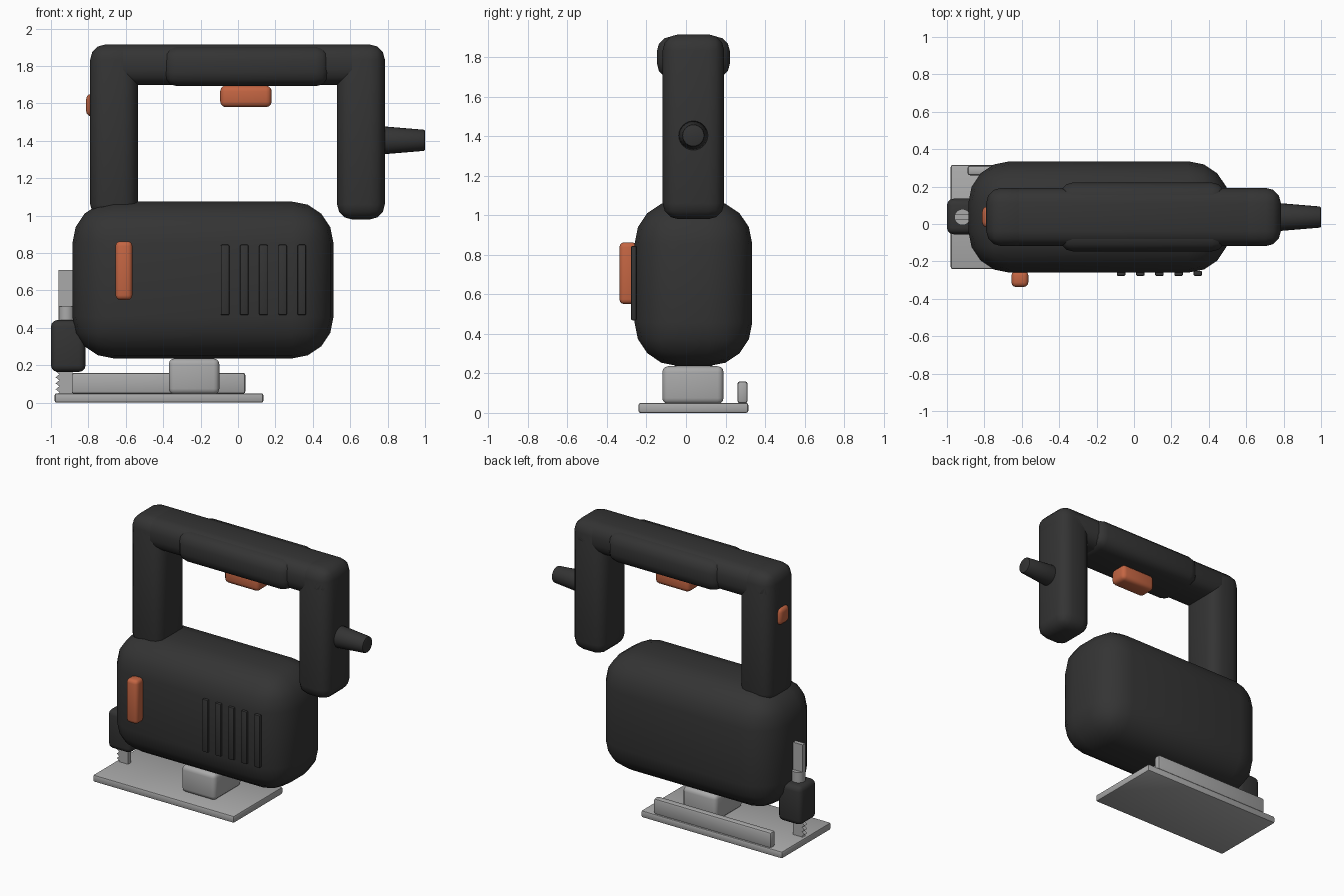
import bpy, bmesh, math

if "Cube" in bpy.data.objects:
    bpy.data.objects.remove(bpy.data.objects["Cube"])


def material(name, rgb):
    m = bpy.data.materials.new(name)
    m.diffuse_color = (*rgb, 1)
    m.use_nodes = True
    m.node_tree.nodes["Principled BSDF"].inputs["Base Color"].default_value = m.diffuse_color
    return m


DARK = material("charcoal plastic", (0.034, 0.034, 0.034))
ORANGE = material("burnt orange", (0.55, 0.13, 0.055))
STEEL = material("grey steel", (0.40, 0.40, 0.40))
MID = 0.037  # y of the tool's centre plane


def finish(bm, name, mat, angle=35):
    bmesh.ops.recalc_face_normals(bm, faces=bm.faces)
    me = bpy.data.meshes.new(name)
    bm.to_mesh(me)
    bm.free()
    ob = bpy.data.objects.new(name, me)
    bpy.context.collection.objects.link(ob)
    me.materials.append(mat)
    bpy.ops.object.select_all(action='DESELECT')
    ob.select_set(True)
    bpy.context.view_layer.objects.active = ob
    bpy.ops.object.shade_smooth_by_angle(angle=math.radians(angle))
    return ob


def box(name, mat, x, y, z, r=0.0, seg=3):
    """Box given by its x, y and z ranges, with rounded edges."""
    bm = bmesh.new()
    bmesh.ops.create_cube(bm, size=1)
    for v in bm.verts:
        v.co = [a + (b - a) * (c + 0.5) for (a, b), c in zip((x, y, z), v.co)]
    if r:
        bmesh.ops.bevel(bm, geom=bm.edges[:], offset=r, segments=seg,
                        profile=0.5, affect='EDGES')
    return finish(bm, name, mat)


def extrude_xz(name, mat, pts, y0, y1):
    """Side profile in x-z extruded across y."""
    bm = bmesh.new()
    f = bm.faces.new([bm.verts.new((x, y0, z)) for x, z in pts])
    g = bmesh.ops.extrude_face_region(bm, geom=[f])["geom"]
    bmesh.ops.translate(bm, vec=(0, y1 - y0, 0),
                        verts=[v for v in g if isinstance(v, bmesh.types.BMVert)])
    return finish(bm, name, mat)


def cone(name, mat, centre, r1, r2, depth, axis='Z', bevel=0.0):
    bm = bmesh.new()
    bmesh.ops.create_cone(bm, cap_ends=True, segments=24, radius1=r1, radius2=r2, depth=depth)
    if bevel:
        rims = [e for e in bm.edges if abs(e.verts[0].co.z - e.verts[1].co.z) < 1e-5]
        bmesh.ops.bevel(bm, geom=rims, offset=bevel, segments=2, profile=0.5, affect='EDGES')
    for v in bm.verts:
        p = v.co.copy()
        if axis == 'X':
            p.x, p.z = v.co.z, -v.co.x
        v.co = [a + b for a, b in zip(p, centre)]
    return finish(bm, name, mat)


# Motor housing
box("motor_housing", DARK, (-0.885, 0.51), (-0.26, 0.335), (0.237, 1.075), 0.22, 4)

# Handle frame: two posts and a top bar
HY = (-0.118, 0.193)
box("front_post", DARK, (-0.79, -0.535), HY, (0.98, 1.915), 0.08)
box("rear_post", DARK, (0.53, 0.785), HY, (0.98, 1.915), 0.08)
box("top_bar", DARK, (-0.79, 0.785), HY, (1.70, 1.915), 0.08)
box("grip_sleeve", DARK, (-0.40, 0.49), (-0.147, 0.222), (1.692, 1.905), 0.075)

# Power cord boot
cone("cord_boot", DARK, (0.88, MID, 1.403), 0.076, 0.056, 0.24, 'X', 0.008)

# Controls
box("trigger", ORANGE, (-0.095, 0.18), (-0.03, 0.104), (1.58, 1.695), 0.03)
box("front_button", ORANGE, (-0.812, -0.75), (-0.02, 0.095), (1.53, 1.652), 0.03)
box("side_selector", ORANGE, (-0.655, -0.565), (-0.337, -0.25), (0.55, 0.863), 0.025)

# Cooling vent ribs
for i in range(5):
    x = -0.092 + i * 0.1025
    box(f"vent_rib_{i + 1}", DARK, (x, x + 0.046), (-0.278, -0.25), (0.468, 0.845), 0.008, 2)

# Blade holder, plunger and toothed blade
box("blade_guard", DARK, (-1.0, -0.815), (-0.055, 0.135), (0.165, 0.442), 0.035)
cone("plunger_collar", STEEL, (-0.917, MID, 0.46), 0.043, 0.043, 0.11)
box("plunger_bar", STEEL, (-0.96, -0.87), (0.022, 0.052), (0.42, 0.71))
teeth = [(-0.885, 0.04), (-0.885, 0.2)]
for i in range(5):
    z = 0.2 - i * 0.032
    teeth += [(-0.975, z), (-0.955, z - 0.016)]
extrude_xz("saw_blade", STEEL, teeth + [(-0.97, 0.04)], 0.022, 0.052)

# Shoe
box("sole_plate", STEEL, (-0.98, 0.135), (-0.24, 0.315), (0.0, 0.05), 0.01, 2)
box("guide_rail", STEEL, (-0.89, 0.04), (0.26, 0.312), (0.048, 0.16), 0.014, 2)
box("shoe_mount", STEEL, (-0.37, -0.10), (-0.12, 0.19), (0.045, 0.236), 0.03)
